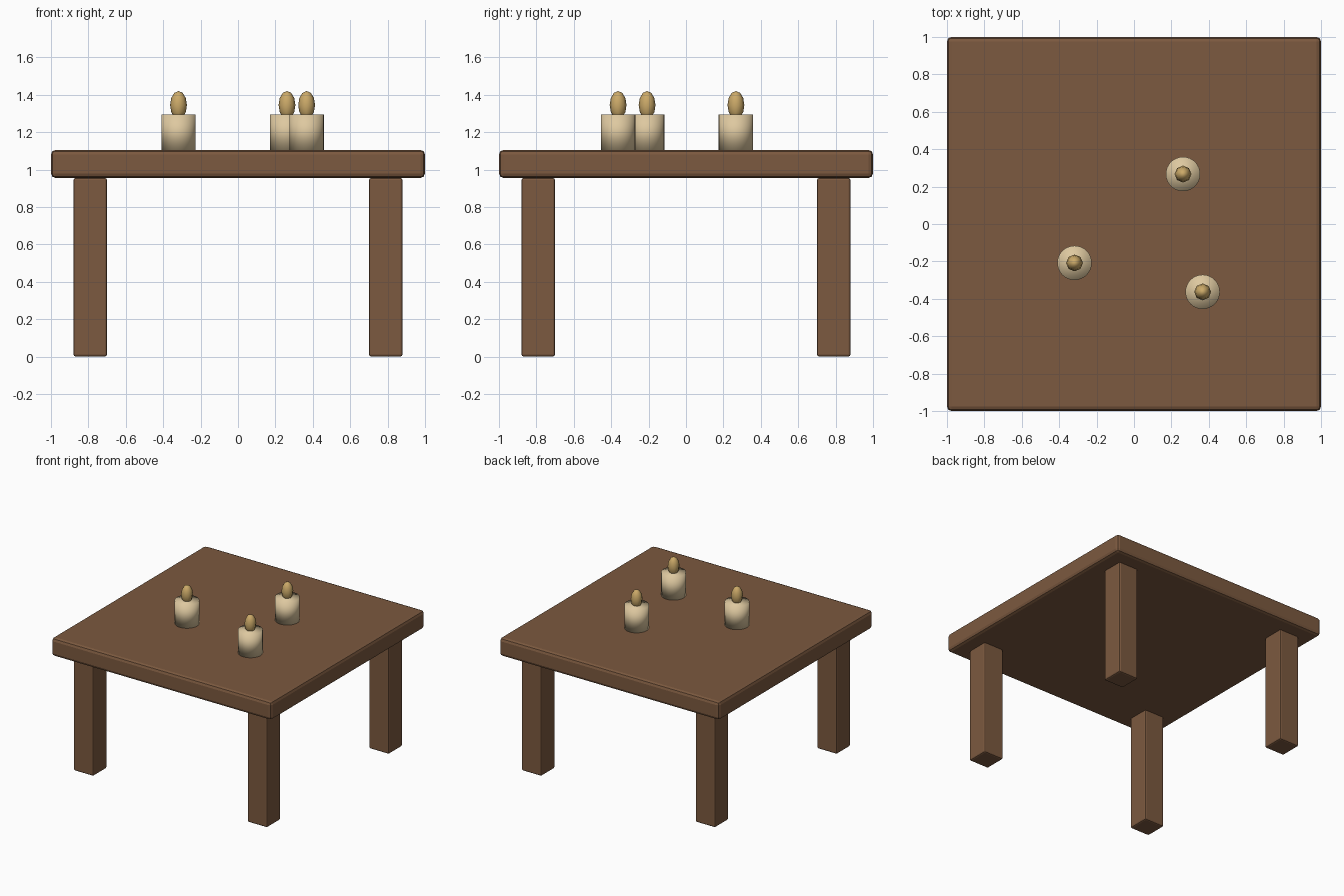
import bpy

if "Cube" in bpy.data.objects:
    bpy.data.objects.remove(bpy.data.objects["Cube"])


def material(name, rgb):
    m = bpy.data.materials.new(name)
    m.diffuse_color = (*rgb, 1.0)
    m.use_nodes = True
    m.node_tree.nodes["Principled BSDF"].inputs["Base Color"].default_value = m.diffuse_color
    return m


WOOD = material("brown_wood", (0.20, 0.10, 0.05))
WAX = material("cream_wax", (0.73, 0.58, 0.35))
FLAME = material("golden_flame", (0.60, 0.40, 0.14))


def finish(name, mat):
    ob = bpy.context.object
    ob.name = name
    ob.data.materials.append(mat)
    return ob


def beveled_box(name, center, size, width, segments):
    bpy.ops.mesh.primitive_cube_add(size=1, location=center)
    ob = finish(name, WOOD)
    ob.scale = size
    bpy.ops.object.transform_apply(location=False, rotation=False, scale=True)
    bev = ob.modifiers.new("soft_edges", "BEVEL")
    bev.width = width
    bev.segments = segments


# Table top
beveled_box("table_top", (0, 0, 1.03), (2.0, 2.0, 0.15), 0.025, 2)

# Four square legs
for sx, side in ((-1, "left"), (1, "right")):
    for sy, end in ((-1, "front"), (1, "back")):
        beveled_box(f"{end}_{side}_leg", (0.79 * sx, 0.79 * sy, 0.4775),
                    (0.18, 0.18, 0.955), 0.012, 2)

# Three candles, each a wax cylinder with a faceted flame
for i, (x, y) in enumerate(((-0.318, -0.208), (0.262, 0.267), (0.367, -0.363)), 1):
    bpy.ops.mesh.primitive_cylinder_add(vertices=32, radius=0.092, depth=0.19,
                                        location=(x, y, 1.20))
    finish(f"candle_{i}", WAX)
    bpy.ops.object.shade_smooth()
    bpy.ops.mesh.primitive_uv_sphere_add(segments=8, ring_count=6, radius=1,
                                         location=(x, y, 1.345))
    ob = finish(f"flame_{i}", FLAME)
    ob.scale = (0.045, 0.045, 0.075)
    bpy.ops.object.shade_smooth()
